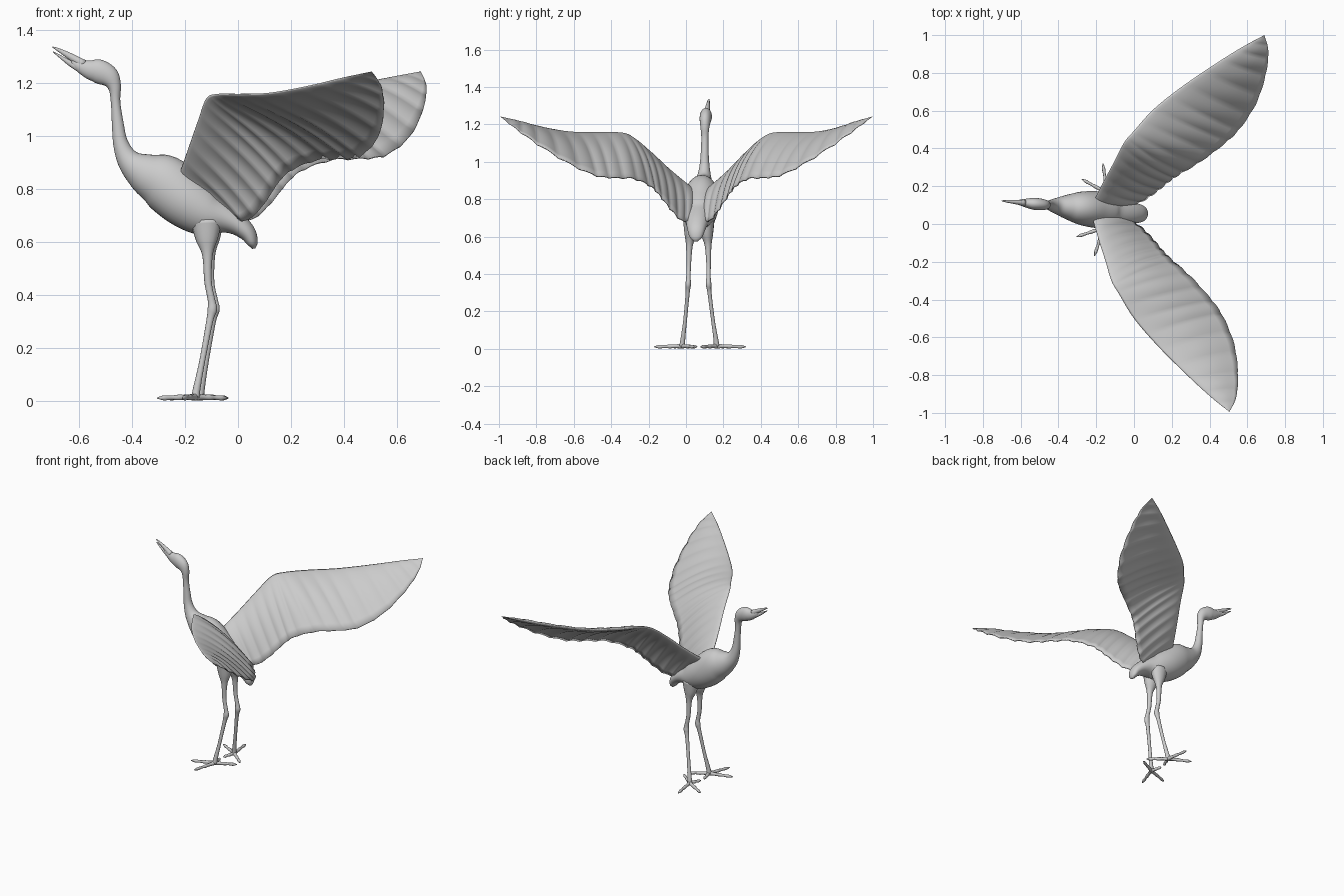
import bpy, bmesh, math
from mathutils import Vector as V

SIDE = V((0.0923, 0.9957, 0))          # sideways direction of the slightly turned bird


def axis_y(x):                         # y of the symmetry plane at a given x
    return 0.0025 - 0.0927 * (x - 0.5975)


def mirror(p):                         # reflect a point in the symmetry plane
    d = (p - V((0.5975, 0.0025, 0))).dot(SIDE)
    return p - 2 * d * SIDE


def spline(pts, n):                    # Catmull-Rom resampling of tuples to n points
    pts = [V(p) for p in pts]
    p = [2 * pts[0] - pts[1]] + pts + [2 * pts[-1] - pts[-2]]
    out = []
    for k in range(n):
        f = k / (n - 1) * (len(pts) - 1)
        i = min(int(f), len(pts) - 2)
        t = f - i
        a, b, c, d = p[i:i + 4]
        out.append(0.5 * (2 * b + (c - a) * t + (2 * a - 5 * b + 4 * c - d) * t ** 2
                          + (3 * b - a - 3 * c + d) * t ** 3))
    return out


def loft(name, rings, flip=False):     # skin closed rings, cap both ends
    bm = bmesh.new()
    vs = [[bm.verts.new(mirror(p) if flip else p) for p in r] for r in rings]
    n = len(vs[0])
    for a, b in zip(vs, vs[1:]):
        for j in range(n):
            bm.faces.new((a[j], a[(j + 1) % n], b[(j + 1) % n], b[j]))
    bm.faces.new(vs[0])
    bm.faces.new(vs[-1])
    bmesh.ops.remove_doubles(bm, verts=bm.verts, dist=1e-5)
    bmesh.ops.recalc_face_normals(bm, faces=bm.faces)
    me = bpy.data.meshes.new(name)
    bm.to_mesh(me)
    bm.free()
    ob = bpy.data.objects.new(name, me)
    bpy.context.collection.objects.link(ob)
    for f in me.polygons:
        f.use_smooth = True
    return ob


def tube(name, secs, side, steps=24, sides=16, flip=False):
    # secs: (x, y, z, half thickness, half width along side)
    s = spline(secs, steps)
    pos = [V(q[:3]) for q in s]
    rings = []
    for i, q in enumerate(s):
        t = (pos[min(i + 1, steps - 1)] - pos[max(i - 1, 0)]).normalized()
        w = (side - t * side.dot(t)).normalized()
        nrm = w.cross(t)
        rn, rw = max(q[3], 0.001), max(q[4], 0.001)
        rings.append([pos[i] + nrm * rn * math.cos(a) + w * rw * math.sin(a)
                      for a in (2 * math.pi * j / sides for j in range(sides))])
    return loft(name, rings, flip)


def on_axis(secs):
    return [(x, axis_y(x), z, a, b) for x, z, a, b in secs]


# Head, neck, body and drooping tail in one skin
tube("body", on_axis([
    (-0.625, 1.282, .012, .010), (-0.60, 1.265, .022, .016), (-0.56, 1.25, .036, .026),
    (-0.525, 1.243, .045, .032), (-0.487, 1.222, .040, .030), (-0.466, 1.185, .025, .024),
    (-0.462, 1.13, .018, .019), (-0.454, 1.05, .022, .021), (-0.442, .97, .029, .028),
    (-0.41, .905, .046, .042), (-0.35, .86, .078, .066), (-0.28, .825, .105, .088),
    (-0.20, .76, .105, .097), (-0.12, .71, .09, .088), (-0.05, .69, .058, .068),
    (0.0, .665, .042, .056), (0.037, .632, .032, .046), (0.055, .595, .02, .032),
    (0.06, .575, .006, .01)]), SIDE, 90, 28)

# Beak, slightly parted
tube("upper_beak", on_axis([(-0.58, 1.268, .018, .017), (-0.63, 1.298, .013, .011),
                            (-0.68, 1.326, .006, .006), (-0.70, 1.335, .002, .002)]), SIDE, 12)
tube("lower_beak", on_axis([(-0.58, 1.245, .016, .015), (-0.63, 1.272, .011, .010),
                            (-0.675, 1.302, .005, .006), (-0.697, 1.317, .002, .002)]), SIDE, 12)

# Wing edges from root to tip
LEAD = [(-0.22, 0.03, 0.86), (-0.185, -0.09, 0.96), (-0.15, -0.2, 1.06), (-0.12, -0.30, 1.14),
        (-0.08, -0.37, 1.158), (0.0, -0.5, 1.158), (0.12, -0.64, 1.163), (0.27, -0.79, 1.19),
        (0.4, -0.91, 1.22), (0.505, -0.995, 1.243)]
TRAIL = [(-0.03, 0.03, 0.69), (0.04, -0.02, 0.685), (0.10, -0.08, 0.745), (0.15, -0.14, 0.82),
         (0.2, -0.19, 0.87), (0.3, -0.28, 0.91), (0.4, -0.39, 0.915), (0.47, -0.49, 0.93),
         (0.53, -0.64, 1.0), (0.55, -0.8, 1.1), (0.54, -0.92, 1.185), (0.505, -0.995, 1.243)]


def wing(name, flip):
    n, m, feathers = 113, 14, 16
    le, te = spline(LEAD, n), spline(TRAIL, n)
    mid = [(a + b) / 2 for a, b in zip(le, te)]
    rings = []
    for i in range(n):
        u = i / (n - 1)
        c = te[i] - le[i]
        d = mid[min(i + 1, n - 1)] - mid[max(i - 1, 0)]
        nrm = d.cross(c).normalized()
        taper = min(1, c.length / 0.2)
        ridge = abs(math.sin(math.pi * u * feathers)) - 0.6
        top, low = [], []
        for j in range(m + 1):
            v = (j / m) ** 1.5
            camber = (0.05 * c.length * math.sin(math.pi * v)
                      + 0.008 * ridge * taper * min(1, v * 2))
            h = taper * (0.045 * math.sqrt(v) * (1 - v) ** 1.5 * (1 - 0.5 * u)
                         + 0.003 * min(1, v * 8))
            p = le[i] + c * v + nrm * camber
            top.append(p + nrm * h)
            low.append(p - nrm * h)
        rings.append(top + low[:0:-1])
    loft(name, rings, flip)


# Wings, legs and feet, each built once and reflected
for tag, flip in (("left", False), ("right", True)):
    wing(tag + "_wing", flip)
    tube(tag + "_leg", [
        (-0.12, .03, .68, .06, .045), (-0.118, .024, .61, .042, .032), (-0.115, .018, .55, .02, .018),
        (-0.113, .015, .45, .014, .012), (-0.10, .013, .38, .014, .012),
        (-0.097, .012, .345, .018, .015), (-0.107, .009, .30, .013, .011),
        (-0.135, -.005, .15, .011, .010), (-0.155, -.017, .05, .014, .013),
        (-0.16, -.02, .015, .016, .016)], SIDE, 50, 14, flip)
    for k, end in enumerate([(-.305, -.068), (-.21, -.17), (-.04, .045), (-.175, .06)]):
        a, b = V((-.16, -.02, .015)), V((*end, .011))
        secs = [(*a.lerp(b, f), r * 0.9, r) for f, r in
                ((0, .014), (.25, .010), (.45, .011), (.6, .008), (.8, .010), (.9, .007), (1, .002))]
        tube(f"{tag}_toe_{k + 1}", secs, V((0, 0, 1)), 20, 10, flip)
